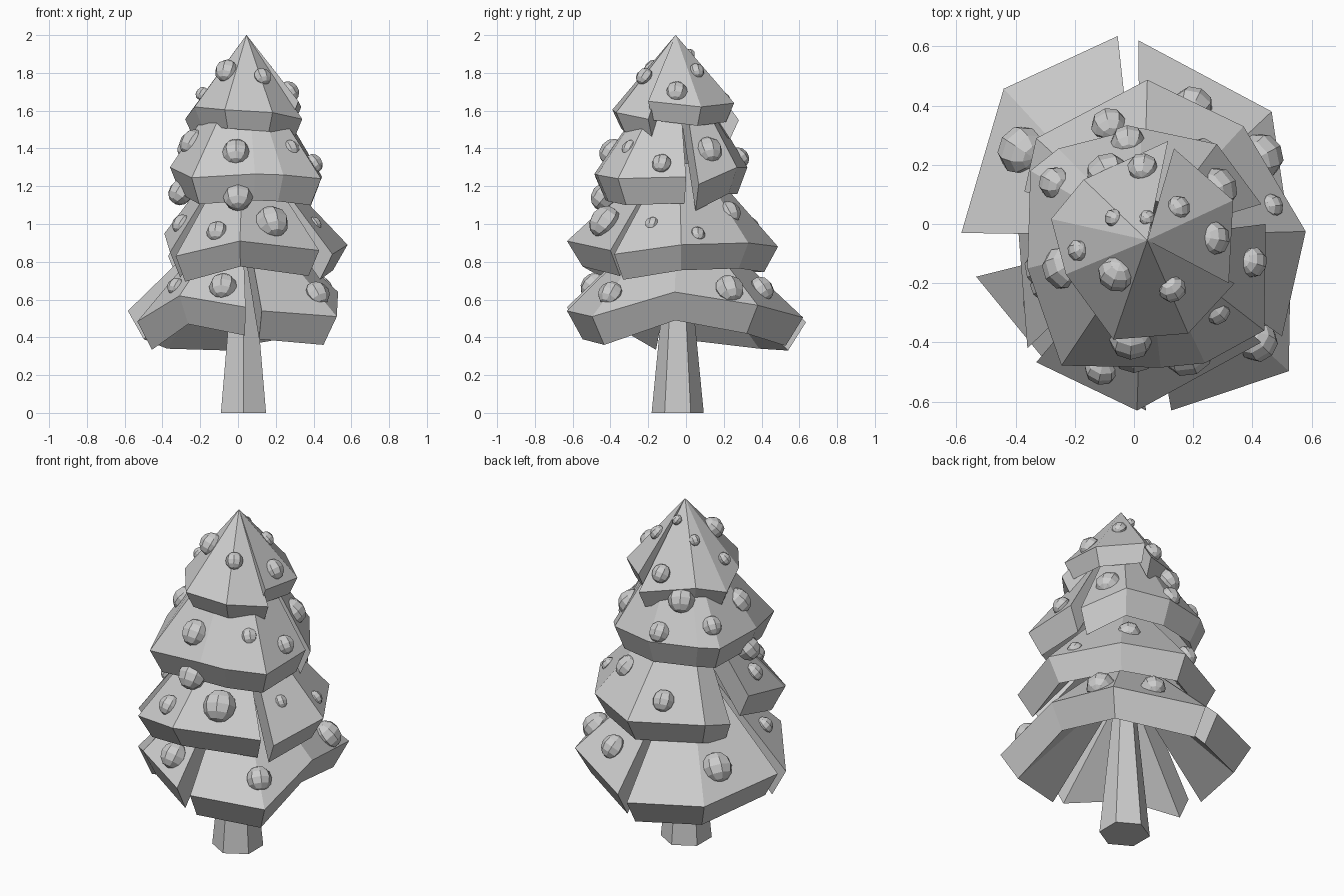
import bpy
import bmesh
from mathutils import Matrix, Vector

cube = bpy.data.objects.get("Cube")
if cube:
    bpy.data.objects.remove(cube, do_unlink=True)

grey = bpy.data.materials.new("plain_grey")
grey.use_nodes = True
colour = (0.6, 0.6, 0.6, 1)
grey.diffuse_color = colour
grey.node_tree.nodes["Principled BSDF"].inputs["Base Color"].default_value = colour


def make_object(name, bm):
    """Turn a bmesh into a flat-shaded object with the shared material."""
    bmesh.ops.recalc_face_normals(bm, faces=bm.faces)
    mesh = bpy.data.meshes.new(name)
    bm.to_mesh(mesh)
    bm.free()
    mesh.materials.append(grey)
    obj = bpy.data.objects.new(name, mesh)
    bpy.context.scene.collection.objects.link(obj)
    return obj


def branch_skirt(name, rim, top, top_radius, drop):
    """Thick open fan: each rim point carries a four-point cross-section."""
    bm = bmesh.new()
    top = Vector(top)
    columns = []
    for point in rim:
        p = Vector(point)
        out = Vector((p.x - top.x, p.y - top.y, 0))
        inward = out.normalized() * top_radius
        section = [
            top + inward,
            p,
            p - out * 0.14 - Vector((0, 0, drop)),
            top + inward * 0.6 - Vector((0, 0, drop)),
        ]
        columns.append([bm.verts.new(v) for v in section])
    for a, b in zip(columns, columns[1:]):
        for i in range(4):
            j = (i + 1) % 4
            bm.faces.new((a[i], b[i], b[j], a[j]))
    bm.faces.new(columns[0])
    bm.faces.new(columns[-1])
    return make_object(name, bm)


def bauble(name, x, y, z, radius):
    """Low-poly ball, leaning with the slope and slightly flattened onto it."""
    normal = Vector((x, y, 0)).normalized() + Vector((0, 0, 0.8))
    lean = normal.to_track_quat("Y", "Z").to_matrix().to_4x4()
    place = Matrix.Translation((x, y, z)) @ lean @ Matrix.Diagonal((1, 0.9, 1, 1))
    bm = bmesh.new()
    bmesh.ops.create_uvsphere(bm, u_segments=8, v_segments=6,
                              radius=radius * 1.06, matrix=place)
    return make_object(name, bm)


# Tapered six-sided trunk, corners to front and back
bm = bmesh.new()
bmesh.ops.create_cone(bm, cap_ends=True, segments=6, radius1=0.138,
                      radius2=0.045, depth=0.95)
bmesh.ops.translate(bm, verts=bm.verts, vec=(0.029, -0.044, 0.475))
make_object("trunk", bm)

# Bottom tier: three fans with gaps at front, back and right
bottom = dict(top=(0.02, -0.04, 1.03), top_radius=0.1, drop=0.15)
branch_skirt("bottom_branch_left", [
    (0.126, -0.63, 0.54), (0.523, -0.497, 0.51), (0.53, -0.06, 0.64),
    (0.465, 0.38, 0.57), (0.015, 0.62, 0.505)], **bottom)
branch_skirt("bottom_branch_back", [
    (-0.055, 0.635, 0.48), (-0.44, 0.457, 0.49), (-0.583, -0.03, 0.54)], **bottom)
branch_skirt("bottom_branch_front", [
    (-0.533, -0.178, 0.484), (-0.31, -0.45, 0.62), (0.04, -0.63, 0.56)], **bottom)

# Lower middle tier
lower = dict(top=(0.03, -0.04, 1.32), top_radius=0.14, drop=0.135)
branch_skirt("lower_branch_front", [
    (-0.33, -0.467, 0.83), (0.01, -0.63, 0.91), (0.43, -0.4, 0.86)], **lower)
branch_skirt("lower_branch_back", [
    (0.5, -0.38, 0.84), (0.58, -0.025, 0.89), (0.37, 0.33, 0.9),
    (0.045, 0.487, 0.88), (-0.33, 0.29, 0.88), (-0.37, 0.11, 0.83)], **lower)
branch_skirt("lower_branch_right", [
    (-0.39, -0.03, 0.95), (-0.36, -0.42, 0.85)], **lower)

# Upper middle tier, one fan with a single gap on the left
branch_skirt("upper_branch", [
    (0.43, 0.067, 1.21), (0.28, 0.27, 1.3), (0.02, 0.325, 1.3),
    (-0.255, 0.255, 1.31), (-0.35, 0.18, 1.3), (-0.36, -0.15, 1.3),
    (-0.245, -0.478, 1.245), (0.09, -0.485, 1.265), (0.24, -0.47, 1.26),
    (0.44, -0.36, 1.24), (0.445, 0, 1.25)],
    top=(0.04, -0.05, 1.7), top_radius=0.14, drop=0.14)

# Pointed top tier
crown = dict(top=(0.045, -0.055, 2), top_radius=0.001, drop=0.1)
branch_skirt("top_branch_left", [
    (0.32, -0.2, 1.65), (0.335, 0.08, 1.62), (0.135, 0.255, 1.64)], **crown)
branch_skirt("top_branch_right", [
    (0.115, 0.28, 1.55), (-0.17, 0.15, 1.6), (-0.28, 0.017, 1.555),
    (-0.23, -0.17, 1.62), (-0.07, -0.39, 1.605), (0.183, -0.37, 1.59),
    (0.34, -0.2, 1.555)], **crown)

# Baubles per tier: position and radius
baubles = {
    "top": [
        (-0.06, -0.17, 1.81, 0.06), (0.13, -0.22, 1.78, 0.045),
        (0.27, -0.05, 1.7, 0.055), (-0.19, -0.09, 1.69, 0.035),
        (0.15, 0.055, 1.81, 0.04), (0.03, 0.19, 1.65, 0.05),
        (0.045, 0.02, 1.9, 0.027), (-0.07, 0.02, 1.81, 0.03)],
    "upper": [
        (-0.01, -0.39, 1.38, 0.07), (-0.24, -0.15, 1.43, 0.07),
        (0.28, -0.295, 1.4, 0.045), (0.4, -0.13, 1.32, 0.05),
        (0.28, 0.12, 1.39, 0.07), (-0.02, 0.28, 1.35, 0.055),
        (-0.09, 0.17, 1.52, 0.07), (-0.27, 0.14, 1.4, 0.052)],
    "lower": [
        (0, -0.43, 1.145, 0.075), (-0.3, -0.15, 1.17, 0.07),
        (0.18, -0.43, 1.01, 0.085), (-0.11, -0.49, 0.96, 0.055),
        (-0.3, -0.21, 1, 0.05), (0.405, -0.18, 1, 0.037),
        (0.465, 0.06, 0.945, 0.04), (0.23, 0.23, 1.06, 0.06),
        (-0.085, 0.335, 0.98, 0.058)],
    "bottom": [
        (-0.38, 0.25, 0.63, 0.08), (0.2, 0.4, 0.655, 0.065),
        (0.43, 0.23, 0.655, 0.075), (-0.08, -0.49, 0.67, 0.07),
        (0.42, -0.4, 0.63, 0.065), (-0.33, -0.27, 0.67, 0.045)],
}
for tier, spots in baubles.items():
    for number, spot in enumerate(spots):
        bauble(f"{tier}_bauble_{number + 1}", *spot)
